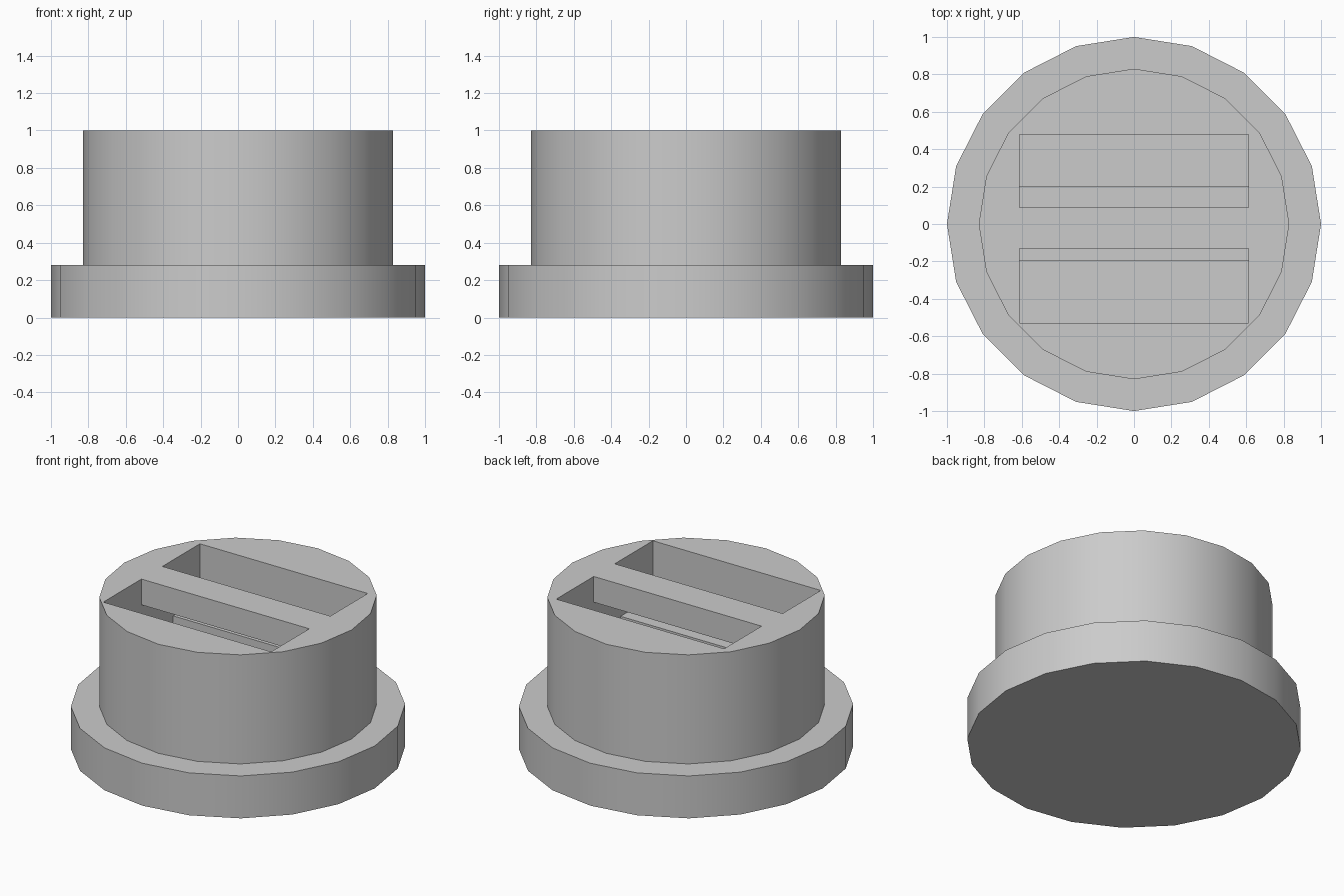
import bpy, bmesh, math
from mathutils import Matrix, Vector

SIDES = 20

default = bpy.data.objects.get("Cube")
if default:
    bpy.data.objects.remove(default, do_unlink=True)

grey = bpy.data.materials.new("plain grey")
grey.use_nodes = True
colour = (0.6, 0.6, 0.6, 1)
grey.diffuse_color = colour
grey.node_tree.nodes["Principled BSDF"].inputs["Base Color"].default_value = colour


def add_object(name, bm):
    mesh = bpy.data.meshes.new(name)
    bmesh.ops.recalc_face_normals(bm, faces=bm.faces)
    bm.to_mesh(mesh)
    bm.free()
    mesh.materials.append(grey)
    obj = bpy.data.objects.new(name, mesh)
    bpy.context.collection.objects.link(obj)
    return obj


def stepped_cylinder(name, profile):
    """Closed solid turned from (radius, height) pairs."""
    bm = bmesh.new()
    rings = [[bm.verts.new((r * math.cos(a), r * math.sin(a), z))
              for a in (math.tau * i / SIDES for i in range(SIDES))]
             for r, z in profile]
    for low, high in zip(rings, rings[1:]):
        for i in range(SIDES):
            j = (i + 1) % SIDES
            bm.faces.new((low[i], low[j], high[j], high[i]))
    bm.faces.new(rings[0])
    bm.faces.new(rings[-1])
    return add_object(name, bm)


def box(name, low, high):
    low, high = Vector(low), Vector(high)
    bm = bmesh.new()
    bmesh.ops.create_cube(bm, size=1, matrix=Matrix.Translation((low + high) / 2)
                          @ Matrix.Diagonal((*(high - low), 1)))
    return add_object(name, bm)


# Wide flange with a narrower drum on top
body = stepped_cylinder("flanged_body", [(1, 0), (1, 0.28), (0.83, 0.28), (0.83, 1)])

# Two open slots joined by a deeper passage under the middle bar
W = 0.613
cutters = [
    box("front_slot_cutter", (-W, -0.53, 0.63), (W, -0.132, 1.2)),
    box("back_slot_cutter", (-W, 0.087, 0.63), (W, 0.478, 1.2)),
    box("passage_cutter", (-W, -0.193, 0.43), (W, 0.2, 0.83)),
]
bpy.ops.object.select_all(action="DESELECT")
body.select_set(True)
bpy.context.view_layer.objects.active = body
for cutter in cutters:
    cutter.hide_render = True
    cut = body.modifiers.new(cutter.name, "BOOLEAN")
    cut.operation = "DIFFERENCE"
    cut.solver = "EXACT"
    cut.object = cutter
    bpy.ops.object.modifier_apply(modifier=cut.name)
    bpy.data.objects.remove(cutter, do_unlink=True)

bpy.ops.object.shade_smooth_by_angle(angle=math.radians(30))
